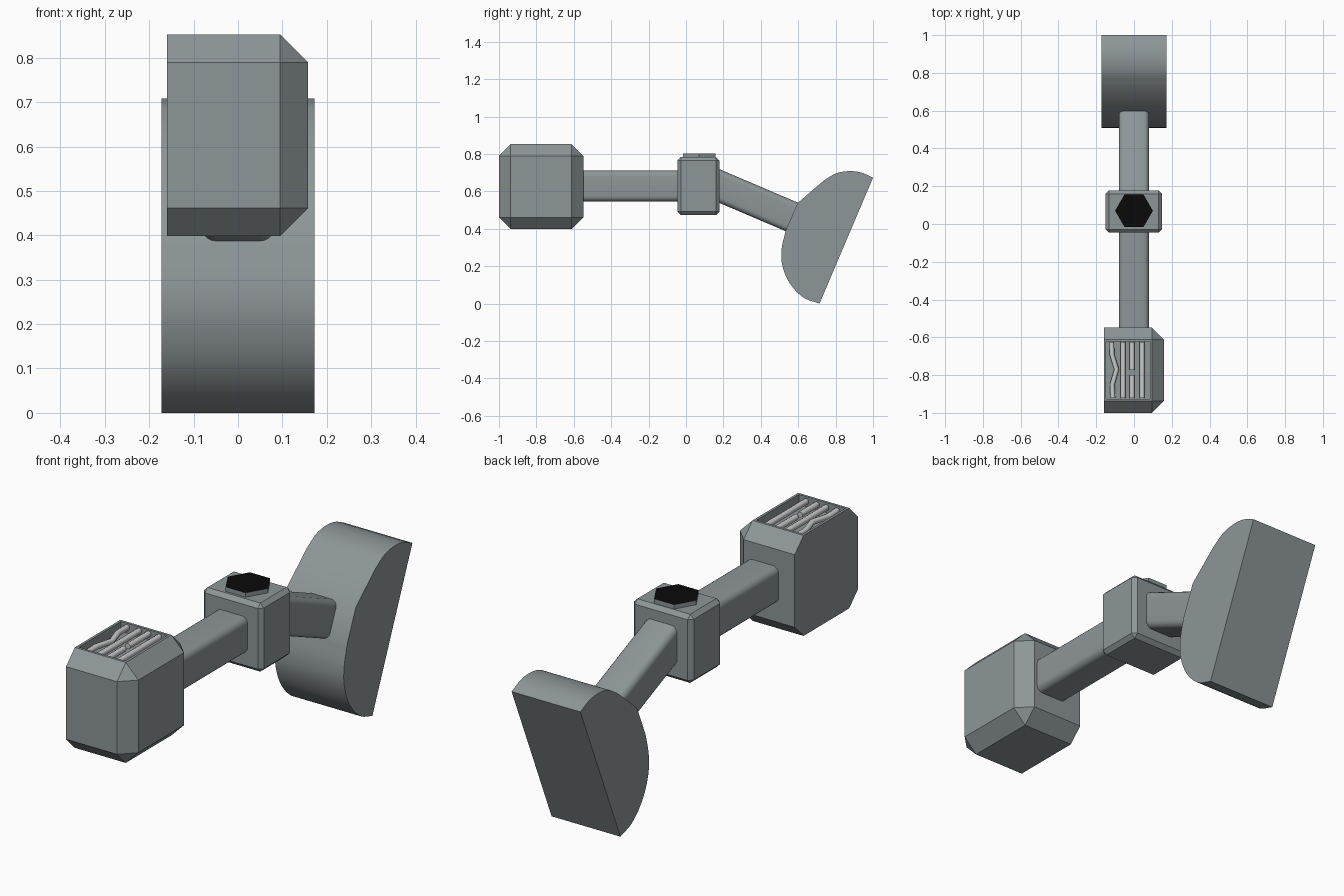
import bpy, bmesh, math
from mathutils import Vector

if "Cube" in bpy.data.objects:
    bpy.data.objects.remove(bpy.data.objects["Cube"])


def material(name, r, g, b):
    m = bpy.data.materials.new(name)
    m.diffuse_color = (r, g, b, 1)
    m.use_nodes = True
    m.node_tree.nodes["Principled BSDF"].inputs["Base Color"].default_value = m.diffuse_color
    return m


black = material("black", 0.003, 0.003, 0.003)
light = material("light_metal", 0.6, 0.6, 0.6)
steel = material("dark_steel", 0.27, 0.305, 0.315)


def finish(bm, name, smooth=False):
    bmesh.ops.recalc_face_normals(bm, faces=bm.faces[:])
    me = bpy.data.meshes.new(name)
    bm.to_mesh(me)
    bm.free()
    me.materials.append(steel)
    ob = bpy.data.objects.new(name, me)
    bpy.context.collection.objects.link(ob)
    if smooth:
        bpy.context.view_layer.objects.active = ob
        ob.select_set(True)
        bpy.ops.object.shade_smooth_by_angle(angle=math.radians(35))
        ob.select_set(False)
    return ob


def box_bm(lo, hi):
    bm = bmesh.new()
    bmesh.ops.create_cube(bm, size=1)
    for v in bm.verts:
        v.co = [hi[i] if v.co[i] > 0 else lo[i] for i in range(3)]
    return bm


def bevel(bm, edges, offset, segments=1):
    bmesh.ops.bevel(bm, geom=edges, offset=offset, segments=segments,
                    profile=0.5, affect='EDGES')


def extrude(bm, points, vec):
    face = bm.faces.new([bm.verts.new(p) for p in points])
    ret = bmesh.ops.extrude_face_region(bm, geom=[face], use_keep_orig=True)
    bmesh.ops.translate(bm, vec=vec,
                        verts=[g for g in ret['geom'] if isinstance(g, bmesh.types.BMVert)])


# Front block: every edge chamfered except those of the flat -x side
bm = box_bm((-0.16, -1, 0.398), (0.158, -0.548, 0.852))
bevel(bm, [e for e in bm.edges if max(v.co.x for v in e.verts) > 0], 0.063)
# Recess in its top face
bm.normal_update()
top = max(bm.faces, key=lambda f: f.calc_center_median().z)
bmesh.ops.inset_individual(bm, faces=[top], thickness=0.016)
ret = bmesh.ops.extrude_discrete_faces(bm, faces=[top])
bmesh.ops.translate(bm, vec=(0, 0, -0.045), verts=ret['faces'][0].verts[:])
finish(bm, "front_block")


# Grille bars: one bent, one broken
def bar(name, points):
    cu = bpy.data.curves.new(name, 'CURVE')
    cu.dimensions = '3D'
    cu.bevel_depth = 0.013
    cu.bevel_resolution = 2
    cu.use_fill_caps = True
    sp = cu.splines.new('POLY')
    sp.points.add(len(points) - 1)
    for p, (x, y) in zip(sp.points, points):
        p.co = (x, y, 0.834, 1)
    cu.materials.append(light)
    ob = bpy.data.objects.new(name, cu)
    bpy.context.collection.objects.link(ob)


Y0, Y1 = -0.92, -0.624
bar("bent_bar", [(-0.112, Y0), (-0.115, -0.85), (-0.092, -0.77), (-0.117, -0.69), (-0.118, Y1)])
bar("inner_bar", [(-0.058, Y0), (-0.058, Y1)])
bar("broken_bar_front", [(-0.01, Y0), (-0.01, -0.80)])
bar("broken_bar_rear", [(-0.01, Y1), (-0.01, -0.772)])
bar("outer_bar", [(0.043, Y0), (0.043, Y1)])


# Two arms with rounded long edges
def arm(name, start, end):
    start, end = Vector(start), Vector(end)
    bm = box_bm((-0.08, 0, -0.083), (0.08, (end - start).length, 0.083))
    bevel(bm, [e for e in bm.edges if abs(e.verts[0].co.y - e.verts[1].co.y) > 0.1], 0.03, 5)
    ob = finish(bm, name, True)
    ob.location = start
    ob.rotation_euler.x = math.atan2(end.z - start.z, end.y - start.y)


arm("front_arm", (0, -0.56, 0.628), (0, 0, 0.628))
arm("rear_arm", (0, 0.10, 0.662), (0, 0.59, 0.453))

# Joint block
bm = box_bm((-0.151, -0.046, 0.473), (0.149, 0.178, 0.783))
bevel(bm, bm.edges[:], 0.018)
finish(bm, "joint_block")

# Hexagonal bolt head with black top
bm = bmesh.new()
extrude(bm, [(0.1 * math.cos(i * math.pi / 3), 0.07 + 0.1 * math.sin(i * math.pi / 3), 0.77)
             for i in range(6)], (0, 0, 0.033))
for f in bm.faces:
    f.material_index = int(f.calc_center_median().z > 0.8)
finish(bm, "bolt_head").data.materials.append(black)


# Striking head: side profile (y, z) with smooth arcs, extruded across x
def smooth_path(pts, n=6):
    p = [Vector(q) for q in pts]
    p = [2 * p[0] - p[1]] + p + [2 * p[-1] - p[-2]]
    out = []
    for a, b, c, d in zip(p, p[1:], p[2:], p[3:]):
        for k in range(n):
            t = k / n
            out.append(0.5 * (2 * b + (c - a) * t + (2 * a - 5 * b + 4 * c - d) * t * t
                              + (3 * b - a - 3 * c + d) * t ** 3))
    return out + [p[-2]]


upper = smooth_path([(0.738, 0.659), (0.80, 0.695), (0.868, 0.708), (0.935, 0.701), (1.0, 0.673)])
lower = smooth_path([(0.714, 0.0), (0.627, 0.033), (0.555, 0.108), (0.516, 0.20),
                     (0.511, 0.29), (0.534, 0.393)])
profile = upper + lower + [Vector((0.596, 0.537))]
bm = bmesh.new()
extrude(bm, [(-0.172, p.x, p.y) for p in profile], (0.344, 0, 0))
finish(bm, "striking_head", True)
